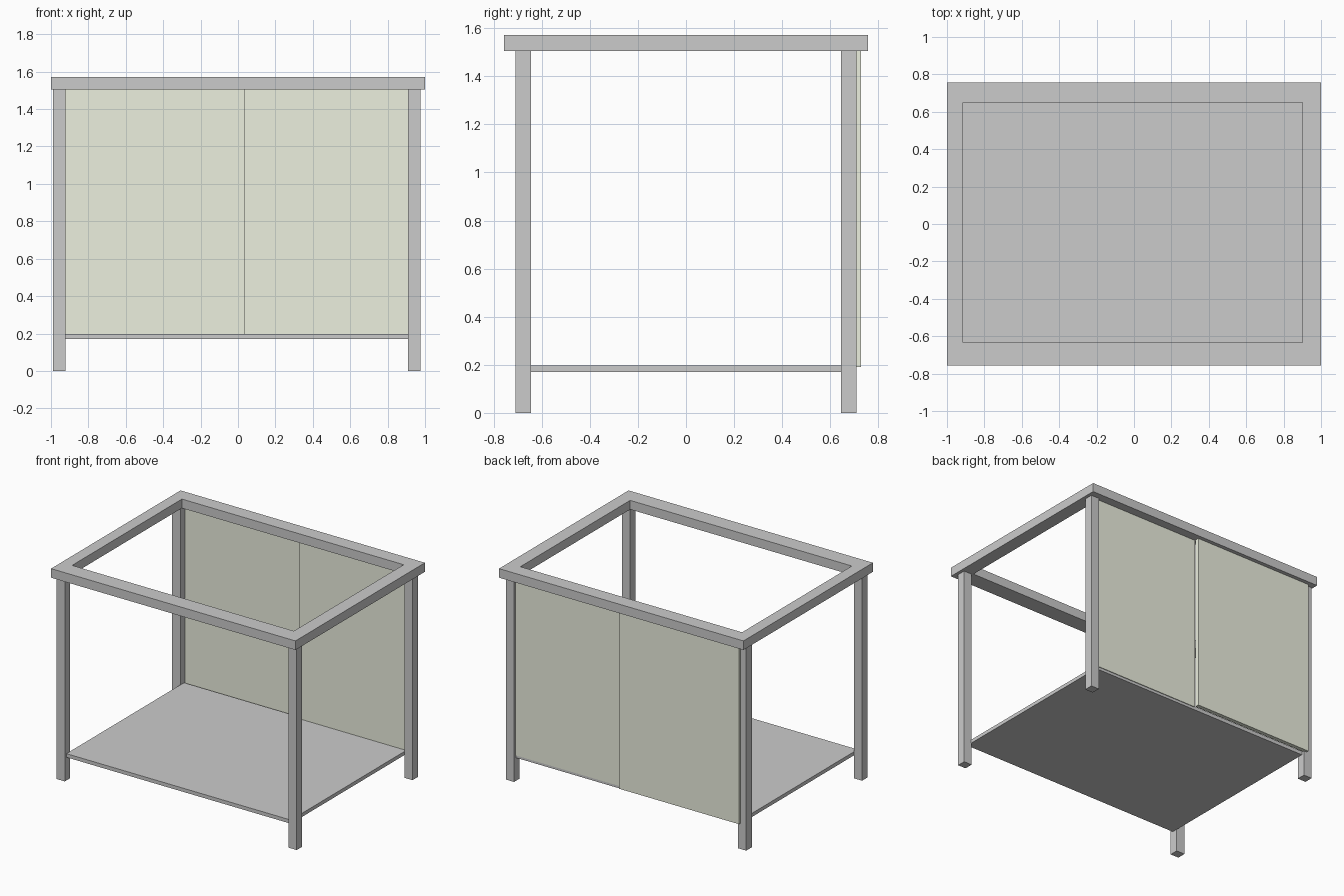
import bpy
import bmesh

if "Cube" in bpy.data.objects:
    bpy.data.objects.remove(bpy.data.objects["Cube"])


def box(name, x, y, z, mat=None):
    """Axis-aligned box from (min, max) ranges."""
    bm = bmesh.new()
    bmesh.ops.create_cube(bm, size=1)
    for v in bm.verts:
        v.co = [r[0] if c < 0 else r[1] for c, r in zip(v.co, (x, y, z))]
    me = bpy.data.meshes.new(name)
    bm.to_mesh(me)
    bm.free()
    ob = bpy.data.objects.new(name, me)
    bpy.context.collection.objects.link(ob)
    if mat:
        me.materials.append(mat)
    return ob


def ring(name, outer, inner, z0, z1):
    """Rectangular frame; outer and inner are (x0, x1, y0, y1)."""
    bm = bmesh.new()
    loops = []
    for (a, b, c, d), z in ((outer, z0), (outer, z1), (inner, z1), (inner, z0)):
        loops.append([bm.verts.new((x, y, z)) for x, y in ((a, c), (b, c), (b, d), (a, d))])
    for i in range(4):
        p, q = loops[i], loops[(i + 1) % 4]
        for j in range(4):
            k = (j + 1) % 4
            bm.faces.new((p[j], p[k], q[k], q[j]))
    bmesh.ops.recalc_face_normals(bm, faces=bm.faces)
    me = bpy.data.meshes.new(name)
    bm.to_mesh(me)
    bm.free()
    bpy.context.collection.objects.link(bpy.data.objects.new(name, me))


TOP = 1.505

# four square legs
for side, x in (("left", (-0.99, -0.922)), ("right", (0.91, 0.976))):
    for end, y in (("front", (-0.708, -0.644)), ("back", (0.645, 0.71))):
        box(f"{end}_{side}_leg", x, y, (0, TOP))

# open top frame
ring("top_frame", (-1, 1, -0.757, 0.757), (-0.914, 0.901, -0.634, 0.65), TOP, 1.572)

# low shelf between the legs
box("shelf", (-0.924, 0.913), (-0.687, 0.687), (0.17, 0.197))

# two sliding back panels, one behind the other
panel = bpy.data.materials.new("panel_pale_green")
panel.diffuse_color = (0.84, 0.87, 0.74, 1)
panel.use_nodes = True
panel.node_tree.nodes["Principled BSDF"].inputs["Base Color"].default_value = panel.diffuse_color
box("inner_back_panel", (0.035, 0.913), (0.662, 0.692), (0.19, TOP), panel)
box("outer_back_panel", (-0.945, 0.037), (0.698, 0.728), (0.19, TOP), panel)
